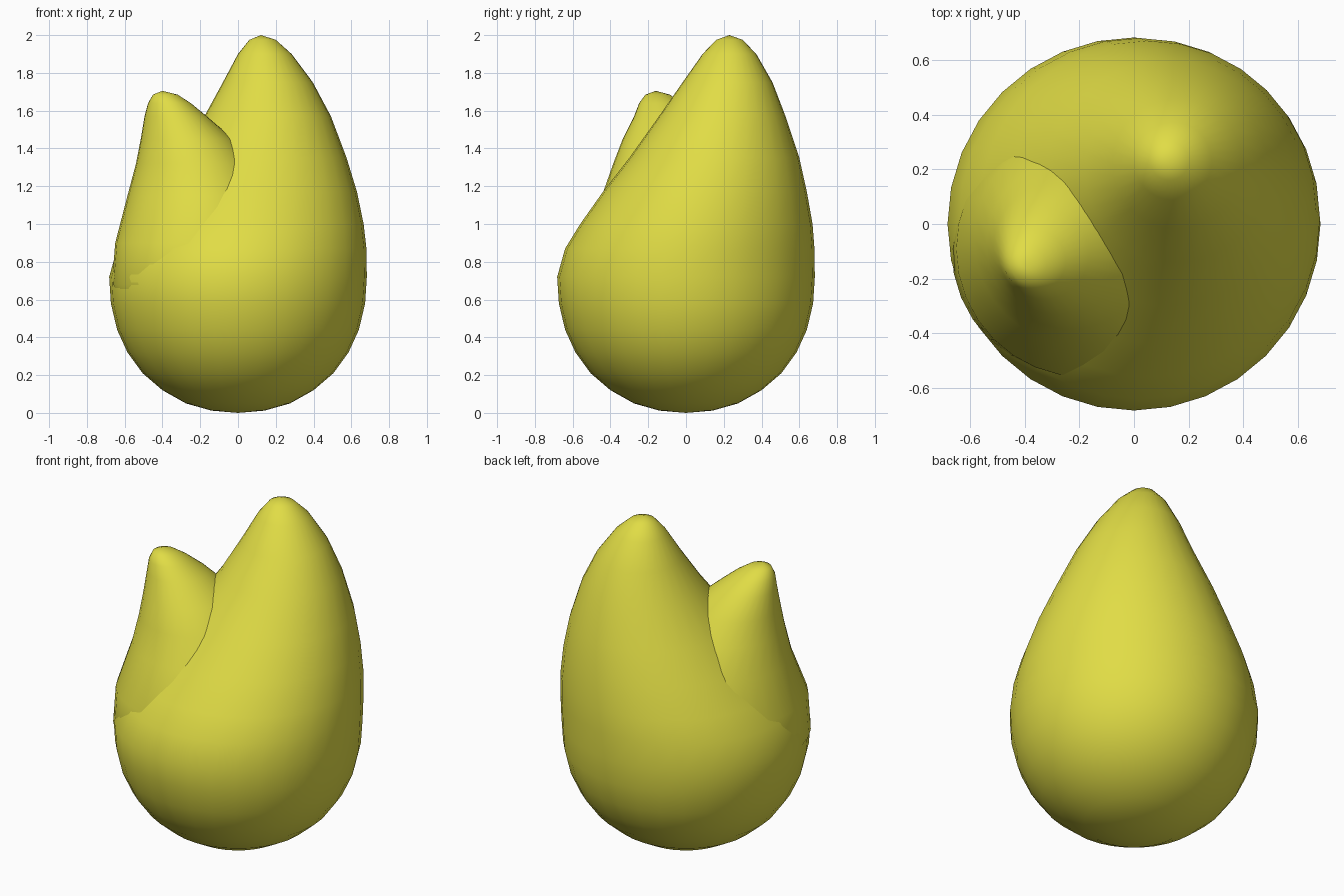
import bpy, bmesh, math

SEGMENTS = 32

yellow = bpy.data.materials.new("yellow")
yellow.diffuse_color = (0.75, 0.72, 0.06, 1)


def leaning_egg(name, bottom, rings, tip):
    """Loft circles (z, centre x, centre y, radius) between two end points."""
    bm = bmesh.new()
    loops = []
    for z, cx, cy, r in rings:
        angles = [2 * math.pi * i / SEGMENTS for i in range(SEGMENTS)]
        loops.append([bm.verts.new((cx + r * math.cos(a), cy + r * math.sin(a), z)) for a in angles])
    low, high = bm.verts.new(bottom), bm.verts.new(tip)
    for i in range(SEGMENTS):
        j = (i + 1) % SEGMENTS
        for a, b in zip(loops, loops[1:]):
            bm.faces.new((a[i], a[j], b[j], b[i]))
        bm.faces.new((low, loops[0][j], loops[0][i]))
        bm.faces.new((high, loops[-1][i], loops[-1][j]))
    for f in bm.faces:
        f.smooth = True
    mesh = bpy.data.meshes.new(name)
    bm.to_mesh(mesh)
    bm.free()
    mesh.materials.append(yellow)
    obj = bpy.data.objects.new(name, mesh)
    bpy.context.collection.objects.link(obj)
    return obj


# Large body: round base leaning to an off-centre peak
leaning_egg("body", (0, 0, 0), [
    (0.012, 0, 0, 0.14), (0.05, 0, 0, 0.275), (0.12, 0, 0, 0.40),
    (0.21, 0, 0, 0.505), (0.32, 0, 0, 0.585), (0.44, 0, 0, 0.64),
    (0.58, 0, 0, 0.673), (0.72, 0, 0, 0.682), (0.87, 0.02, 0.02, 0.66),
    (1.00, 0.05, 0.055, 0.615), (1.17, 0.09, 0.10, 0.54),
    (1.35, 0.125, 0.15, 0.45), (1.57, 0.157, 0.192, 0.335),
    (1.75, 0.158, 0.22, 0.238), (1.90, 0.142, 0.23, 0.142),
    (1.975, 0.13, 0.23, 0.07),
], (0.122, 0.23, 2.0))

# Small side lobe: same kind of shape, its base buried in the body
leaning_egg("side_lobe", (-0.19, -0.09, 0.3), [
    (0.36, -0.19, -0.09, 0.25), (0.50, -0.19, -0.09, 0.40),
    (0.68, -0.20, -0.09, 0.468), (0.90, -0.18, -0.09, 0.47),
    (1.15, -0.195, -0.055, 0.39), (1.32, -0.23, -0.075, 0.31),
    (1.45, -0.27, -0.09, 0.245), (1.57, -0.33, -0.11, 0.165),
    (1.64, -0.363, -0.135, 0.113), (1.685, -0.385, -0.15, 0.065),
], (-0.40, -0.16, 1.705))
